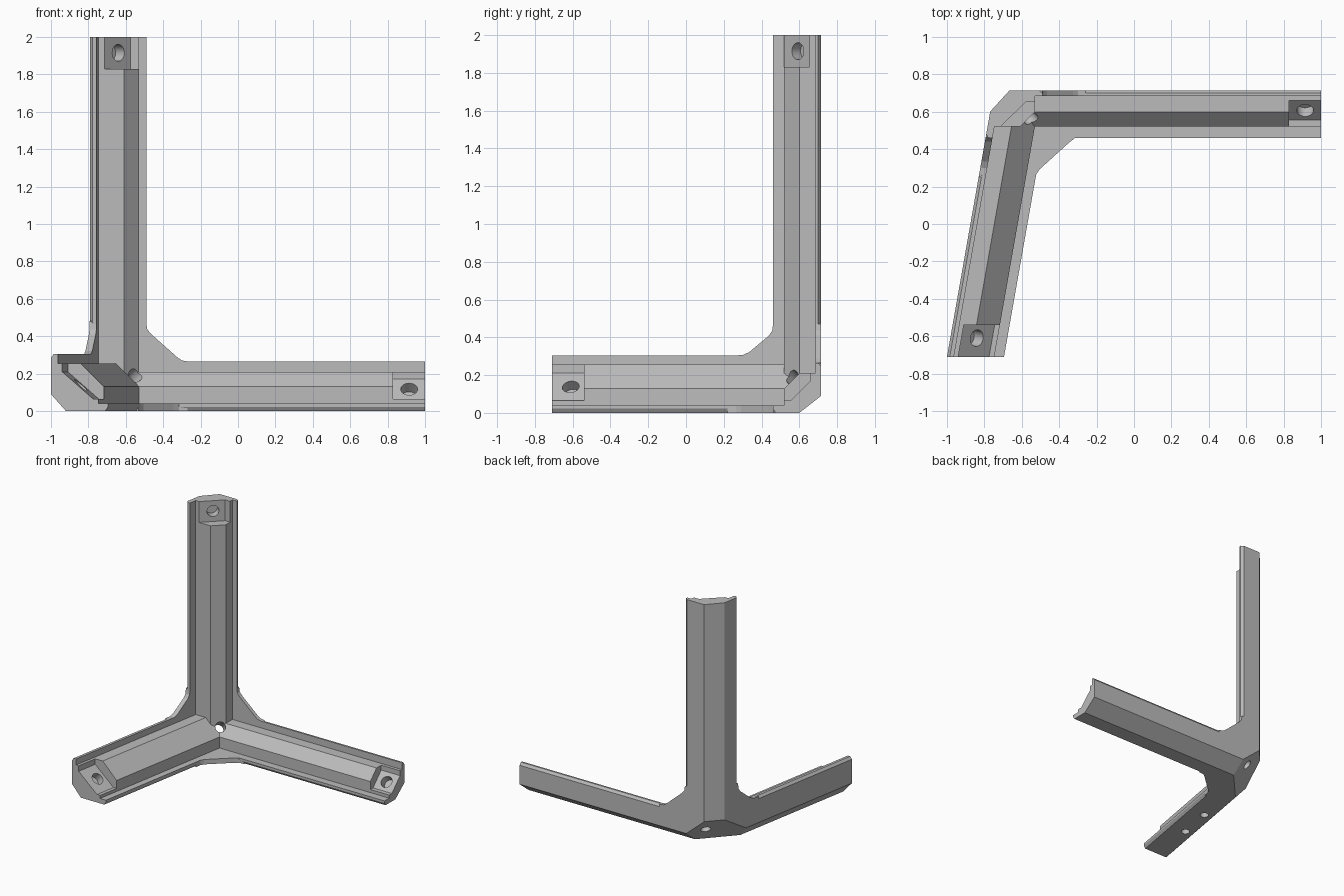
import bpy, bmesh, math
from mathutils import Vector

cube = bpy.data.objects.get("Cube")
if cube:
    bpy.data.objects.remove(cube, do_unlink=True)

grey = bpy.data.materials.new("plain grey")
grey.use_nodes = True
colour = (0.5, 0.5, 0.5, 1)
grey.diffuse_color = colour
grey.node_tree.nodes["Principled BSDF"].inputs["Base Color"].default_value = colour

LEAN = math.tan(math.radians(10))      # the front arm splays by ten degrees
FRONT, BACK = -0.71, 0.715
FLANGE = 0.037


def side_x(y):
    """x of the slanted outer side at depth y."""
    return -1 + LEAN * (y - FRONT)


# Planes that trim the outer edges and the outer corner: (point, outward normal)
side_plane = ((-1, FRONT, 0), (-1, LEAN, 0))
trims = [
    ((0, 0.6, 0), (0, 0.09, -0.115)),
    ((-0.77, 0.6, 0), (-0.115, 0.105, 0)),
    ((-0.92, FRONT, 0), (-0.09, 0.09 * LEAN, -0.08)),
    ((-0.665, BACK, 0.23), (-0.0104, 0.0095, -0.0121)),
]


def make_object(name, bm):
    bmesh.ops.recalc_face_normals(bm, faces=bm.faces)
    mesh = bpy.data.meshes.new(name)
    bm.to_mesh(mesh)
    bm.free()
    mesh.materials.append(grey)
    obj = bpy.data.objects.new(name, mesh)
    bpy.context.collection.objects.link(obj)
    return obj


def prism(name, points, along, planes=()):
    """Extrude a flat outline, then trim it with planes."""
    bm = bmesh.new()
    face = bm.faces.new([bm.verts.new(p) for p in points])
    ext = bmesh.ops.extrude_face_region(bm, geom=[face], use_keep_orig=True)
    moved = [g for g in ext["geom"] if isinstance(g, bmesh.types.BMVert)]
    bmesh.ops.translate(bm, verts=moved, vec=along)
    bmesh.ops.recalc_face_normals(bm, faces=bm.faces)
    for co, no in planes:
        geom = bm.verts[:] + bm.edges[:] + bm.faces[:]
        bmesh.ops.bisect_plane(bm, geom=geom, dist=1e-5, plane_co=co,
                               plane_no=Vector(no).normalized(), clear_outer=True)
        rim = [e for e in bm.edges if e.is_boundary]
        if rim:
            bmesh.ops.holes_fill(bm, edges=rim, sides=0)
    return make_object(name, bm)


def drill(centre, direction, radius, depth):
    """Round cutter reaching depth to both sides of centre."""
    bm = bmesh.new()
    bmesh.ops.create_cone(bm, cap_ends=True, segments=28, radius1=radius,
                          radius2=radius, depth=2 * depth)
    obj = make_object("drill", bm)
    turn = Vector(direction).to_track_quat("Z", "Y").to_matrix().to_4x4()
    turn.translation = centre
    obj.data.transform(turn)
    return obj


def cut(obj, cutters):
    """Subtract the cutters, bake the result and drop the cutters."""
    for cutter in cutters:
        cutter.hide_render = True
        mod = obj.modifiers.new("cut", "BOOLEAN")
        mod.operation = "DIFFERENCE"
        mod.solver = "EXACT"
        mod.object = cutter
    bpy.context.view_layer.update()
    deps = bpy.context.evaluated_depsgraph_get()
    mesh = bpy.data.meshes.new_from_object(obj.evaluated_get(deps))
    obj.modifiers.clear()
    obj.data = mesh
    for cutter in cutters:
        bpy.data.objects.remove(cutter, do_unlink=True)


def corner_drill():
    return drill((-0.56, 0.57, 0.18), (1, -1, 1), 0.038, 0.11)


# Side arm: runs along x, outline in y and z
outline = [(0.475, 0), (BACK, 0), (BACK, 0.245), (0.70, 0.265), (0.685, 0.265),
           (0.685, 0.21), (0.60, 0.21), (0.52, 0.13), (0.52, 0.04), (0.46, 0.04),
           (0.46, 0.022)]
side_arm = prism("side_arm", [(-1, y, z) for y, z in outline], (2, 0, 0),
                 [side_plane] + trims)
seat = [(0.4, 0.065), (0.555, 0.065), (0.66, 0.17), (0.66, 0.4), (0.4, 0.4)]
cut(side_arm, [
    prism("seat", [(0.83, y, z) for y, z in seat], (0.4, 0, 0)),
    drill((0.915, 0.607, 0.117), (0, -1, 1), 0.045, 0.065),
    corner_drill(),
])

# Upright arm: runs along z, outline in x and y
outline = [(-0.49, 0.685), (-0.49, 0.70), (-0.51, BACK), (side_x(BACK), BACK),
           (side_x(0.48), 0.48), (side_x(0.46) + 0.015, 0.46),
           (side_x(0.46) + FLANGE, 0.46), (side_x(0.52) + FLANGE, 0.52),
           (-0.61, 0.52), (-0.53, 0.60), (-0.53, 0.685)]
upright_arm = prism("upright_arm", [(x, y, 0) for x, y in outline], (0, 0, 2), trims)
seat = [(-0.715, 0.4), (-0.715, 0.52), (-0.575, 0.655), (-0.4, 0.655), (-0.4, 0.4)]
cut(upright_arm, [
    prism("seat", [(x, y, 1.83) for x, y in seat], (0, 0, 0.4)),
    drill((-0.64, 0.592, 1.915), (1, -1, 0), 0.045, 0.065),
    corner_drill(),
])

# Front arm: runs along the slanted side, outline as inset from that side and z
outline = [(0, 0), (0.29, 0), (0.305, 0.022), (0.305, 0.04), (0.253, 0.04),
           (0.253, 0.13), (0.128, 0.255), (FLANGE, 0.255), (FLANGE, 0.305),
           (0.015, 0.305), (0, 0.285)]
run = BACK - FRONT
front_arm = prism("front_arm", [(-1 + u, FRONT, z) for u, z in outline],
                  (LEAN * run, run, 0), trims)
seat = [(0.06, 0.5), (0.06, 0.21), (0.225, 0.065), (0.4, 0.065), (0.4, 0.5)]
cut(front_arm, [
    prism("seat", [(side_x(-0.94) + u, -0.94, z) for u, z in seat],
          (0.4 * LEAN, 0.4, 0)),
    drill((side_x(-0.61) + 0.142, -0.61, 0.138), (0.75, -0.13, 0.75), 0.045, 0.065),
    drill((-0.78, -0.31, 0), (0, 0, 1), 0.033, 0.1),
    drill((-0.727, -0.02, 0), (0, 0, 1), 0.033, 0.1),
    corner_drill(),
])

# Gusset plates with softened corners between each pair of arms
back = [(-0.55, 0.5), (-0.49, 0.47), (-0.485, 0.437), (-0.465, 0.412), (-0.325, 0.288),
        (-0.30, 0.27), (-0.26, 0.264), (-0.26, 0.2), (-0.55, 0.2)]
back_gusset = prism("back_gusset", [(x, BACK, z) for x, z in back], (0, -0.03, 0))

base = [(-0.55, 0.22), (-0.531, 0.22), (-0.523, 0.265), (-0.505, 0.292), (-0.345, 0.437),
        (-0.315, 0.46), (-0.27, 0.465), (-0.27, 0.49), (-0.55, 0.49)]
base_gusset = prism("base_gusset", [(x, y, 0) for x, y in base], (0, 0, 0.04))

side = [(0.55, 0.5), (0.462, 0.48), (0.457, 0.437), (0.44, 0.41), (0.335, 0.322),
        (0.30, 0.306), (0.25, 0.304), (0.25, 0.24), (0.55, 0.24)]
side_gusset = prism("side_gusset", [(side_x(y), y, z) for y, z in side], (FLANGE, 0, 0))

# Smooth only the drilled walls
bpy.ops.object.select_all(action="DESELECT")
for arm in (side_arm, upright_arm, front_arm):
    arm.select_set(True)
bpy.context.view_layer.objects.active = side_arm
bpy.ops.object.shade_smooth_by_angle(angle=math.radians(20))
